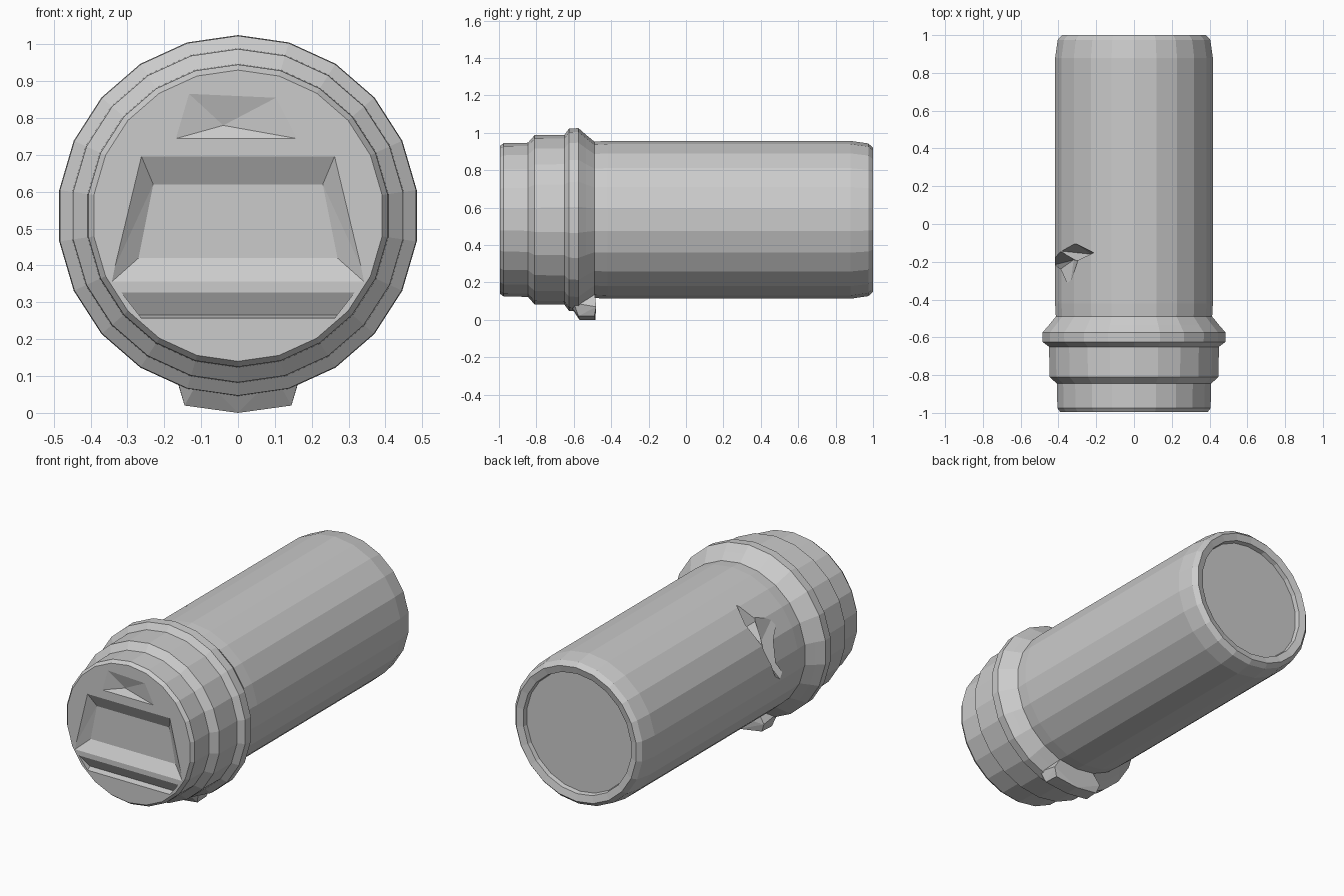
import bpy, bmesh, math

if "Cube" in bpy.data.objects:
    bpy.data.objects.remove(bpy.data.objects["Cube"])

CZ = 0.535      # height of the cylinder axis
SIDES = 22


def finish(name, bm):
    bmesh.ops.recalc_face_normals(bm, faces=bm.faces)
    me = bpy.data.meshes.new(name)
    bm.to_mesh(me)
    bm.free()
    ob = bpy.data.objects.new(name, me)
    bpy.context.collection.objects.link(ob)
    return ob


def lathe(name, profile):
    """Closed solid turned about the y axis from (y, radius) points."""
    bm = bmesh.new()
    rings = []
    for y, r in profile:
        rings.append([bm.verts.new((r * math.sin(2 * math.pi * i / SIDES), y,
                                    CZ + r * math.cos(2 * math.pi * i / SIDES)))
                      for i in range(SIDES)])
    for a, b in zip(rings, rings[1:]):
        for i in range(SIDES):
            j = (i + 1) % SIDES
            bm.faces.new((a[i], a[j], b[j], b[i]))
    bm.faces.new(rings[0])
    bm.faces.new(rings[-1])
    return finish(name, bm)


def hull(name, points):
    """Convex faceted solid around a few points."""
    bm = bmesh.new()
    for p in points:
        bm.verts.new(p)
    res = bmesh.ops.convex_hull(bm, input=bm.verts)
    loose = [v for v in bm.verts if not v.link_faces]
    bmesh.ops.delete(bm, geom=loose, context='VERTS')
    return finish(name, bm)


def cut(target, cutter):
    cutter.hide_render = True
    mod = target.modifiers.new("cut", 'BOOLEAN')
    mod.operation = 'DIFFERENCE'
    mod.solver = 'EXACT'
    mod.object = cutter
    bpy.context.view_layer.objects.active = target
    bpy.ops.object.modifier_apply(modifier=mod.name)
    bpy.data.objects.remove(cutter)


def on_shell(angle, y, r):
    """Point at an angle (degrees from +x towards +z) around the axis."""
    a = math.radians(angle)
    return (r * math.cos(a), y, CZ + r * math.sin(a))


# Turned casing: front head, ring, collar, long barrel, recessed rear end
casing = lathe("casing", [
    (-0.995, 0.395), (-0.975, 0.410), (-0.845, 0.412), (-0.81, 0.452),
    (-0.65, 0.454), (-0.625, 0.488), (-0.575, 0.490), (-0.535, 0.455),
    (-0.49, 0.418), (-0.42, 0.422), (0.88, 0.422), (0.975, 0.408),
    (1.0, 0.385), (0.99, 0.345), (0.965, 0.34)])

# Front face relief: wide sunken band with sloped edges, and a lower notch
cut(casing, hull("band_cutter", [
    (sx * w, y, z) for sx in (-1, 1) for w, y, z in (
        (0.27, -1.005, 0.715), (0.23, -0.955, 0.62),
        (0.27, -0.955, 0.42), (0.36, -1.005, 0.34))]))
cut(casing, hull("notch_cutter", [
    (sx * w, y, z) for sx in (-1, 1) for w, y, z in (
        (0.33, -1.005, 0.345), (0.27, -0.96, 0.265), (0.26, -1.005, 0.255))]))
cut(casing, hull("upper_dent_cutter", [
    (-0.17, -1.005, 0.90), (0.16, -1.005, 0.885), (-0.04, -0.97, 0.78),
    (-0.22, -1.005, 0.73), (0.24, -1.005, 0.73)]))

# Torn opening on the upper left of the barrel
cut(casing, hull("tear_top_cutter", [
    on_shell(118, -0.15, 0.45), on_shell(137, -0.09, 0.45),
    on_shell(138, -0.21, 0.45), on_shell(158, -0.14, 0.45),
    on_shell(137, -0.16, 0.31)]))
cut(casing, hull("tear_side_cutter", [
    on_shell(140, -0.32, 0.44), on_shell(132, -0.20, 0.44),
    on_shell(158, -0.13, 0.45), on_shell(190, -0.27, 0.44),
    on_shell(186, -0.22, 0.44), on_shell(160, -0.19, 0.34)]))

# Faceted foot under the collar
hull("foot", [(sx * w, y, z) for sx in (-1, 1) for w, y, z in (
    (0.165, -0.60, 0.09), (0.145, -0.575, 0.02), (0.14, -0.49, 0.02),
    (0.16, -0.48, 0.07), (0.10, -0.49, 0.16), (0.10, -0.635, 0.10))]
    + [(0, -0.57, 0.0), (0, -0.485, 0.0)])
